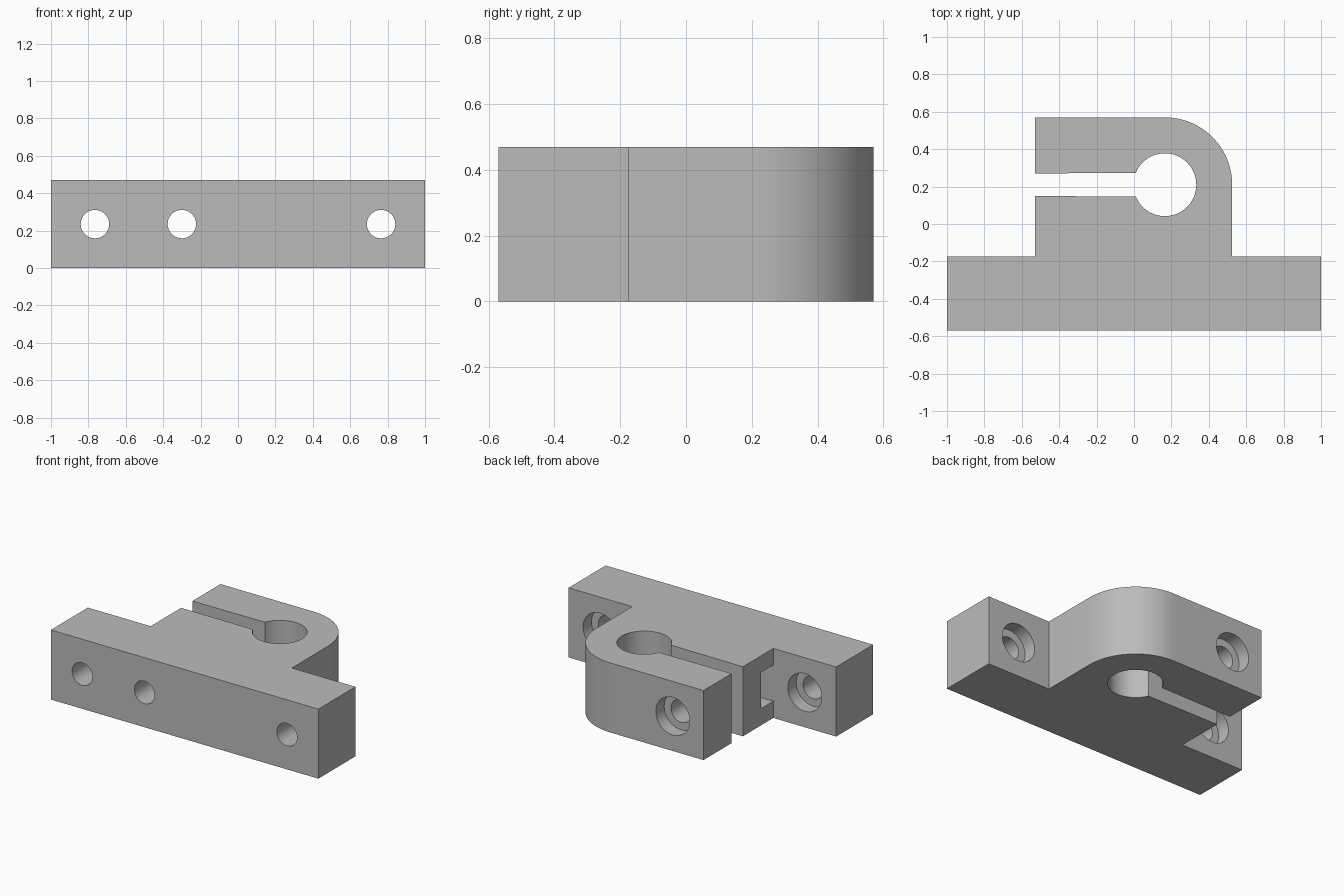
import bpy, bmesh
from math import sin, cos, pi, asin, radians

old = bpy.data.objects.get("Cube")
if old:
    bpy.data.objects.remove(old, do_unlink=True)

HEIGHT = 0.47
MID = HEIGHT / 2
BORE = (0.165, 0.21)

grey = bpy.data.materials.new("machined grey")
grey.use_nodes = True
colour = (0.5, 0.5, 0.5, 1)
grey.diffuse_color = colour
grey.node_tree.nodes["Principled BSDF"].inputs["Base Color"].default_value = colour


def arc(radius, start, end, steps):
    """Points of an arc around the bore axis."""
    angles = [start + (end - start) * i / steps for i in range(steps + 1)]
    return [(BORE[0] + radius * cos(a), BORE[1] + radius * sin(a)) for a in angles]


def prism(name, outline, bottom, top):
    """Extrude a flat outline along z."""
    bm = bmesh.new()
    face = bm.faces.new([bm.verts.new((x, y, bottom)) for x, y in outline])
    moved = bmesh.ops.extrude_face_region(bm, geom=[face])["geom"]
    verts = [v for v in moved if isinstance(v, bmesh.types.BMVert)]
    bmesh.ops.translate(bm, verts=verts, vec=(0, 0, top - bottom))
    bmesh.ops.recalc_face_normals(bm, faces=bm.faces)
    mesh = bpy.data.meshes.new(name)
    bm.to_mesh(mesh)
    bm.free()
    obj = bpy.data.objects.new(name, mesh)
    bpy.context.collection.objects.link(obj)
    return obj


def cut(target, cutter):
    """Subtract a cutter and discard it."""
    cutter.hide_render = True
    mod = target.modifiers.new("cut", "BOOLEAN")
    mod.operation = "DIFFERENCE"
    mod.solver = "EXACT"
    mod.object = cutter
    bpy.ops.object.select_all(action="DESELECT")
    target.select_set(True)
    bpy.context.view_layer.objects.active = target
    bpy.ops.object.modifier_apply(modifier=mod.name)
    bpy.data.objects.remove(cutter, do_unlink=True)


def drill(target, x, radius, y0, y1):
    """Round hole along y at mid height."""
    bpy.ops.mesh.primitive_cylinder_add(
        vertices=48, radius=radius, depth=y1 - y0,
        location=(x, (y0 + y1) / 2, MID), rotation=(pi / 2, 0, 0))
    cut(target, bpy.context.object)


# Base flange, clamp body, slit and bore as one outline
slit = asin(0.064 / 0.168)
outline = [(-1, -0.57), (1, -0.57), (1, -0.175), (0.525, -0.175)]
outline += arc(0.36, 0, pi / 2, 24)
outline += [(-0.53, 0.57), (-0.53, 0.27)]
outline += arc(0.168, pi - slit, slit - pi, 56)
outline += [(-0.53, 0.15), (-0.53, -0.175), (-1, -0.175)]
bracket = prism("clamp_bracket", outline, 0, HEIGHT)
bracket.data.materials.append(grey)

# Nut slot entering from the clamp side wall
slot = [(-0.6, -0.175), (-0.18, -0.175), (-0.18, -0.045), (-0.6, -0.045)]
cut(bracket, prism("nut_slot_cutter", slot, MID - 0.122, MID + 0.122))

# Screw holes with counterbores on the rear faces
for x, rear in ((-0.765, -0.175), (0.765, -0.175), (-0.3, 0.57)):
    drill(bracket, x, 0.076, -0.7, rear + 0.1)
    drill(bracket, x, 0.127, rear - 0.09, rear + 0.1)

bpy.ops.object.select_all(action="DESELECT")
bracket.select_set(True)
bpy.context.view_layer.objects.active = bracket
bpy.ops.object.shade_smooth_by_angle(angle=radians(30))
